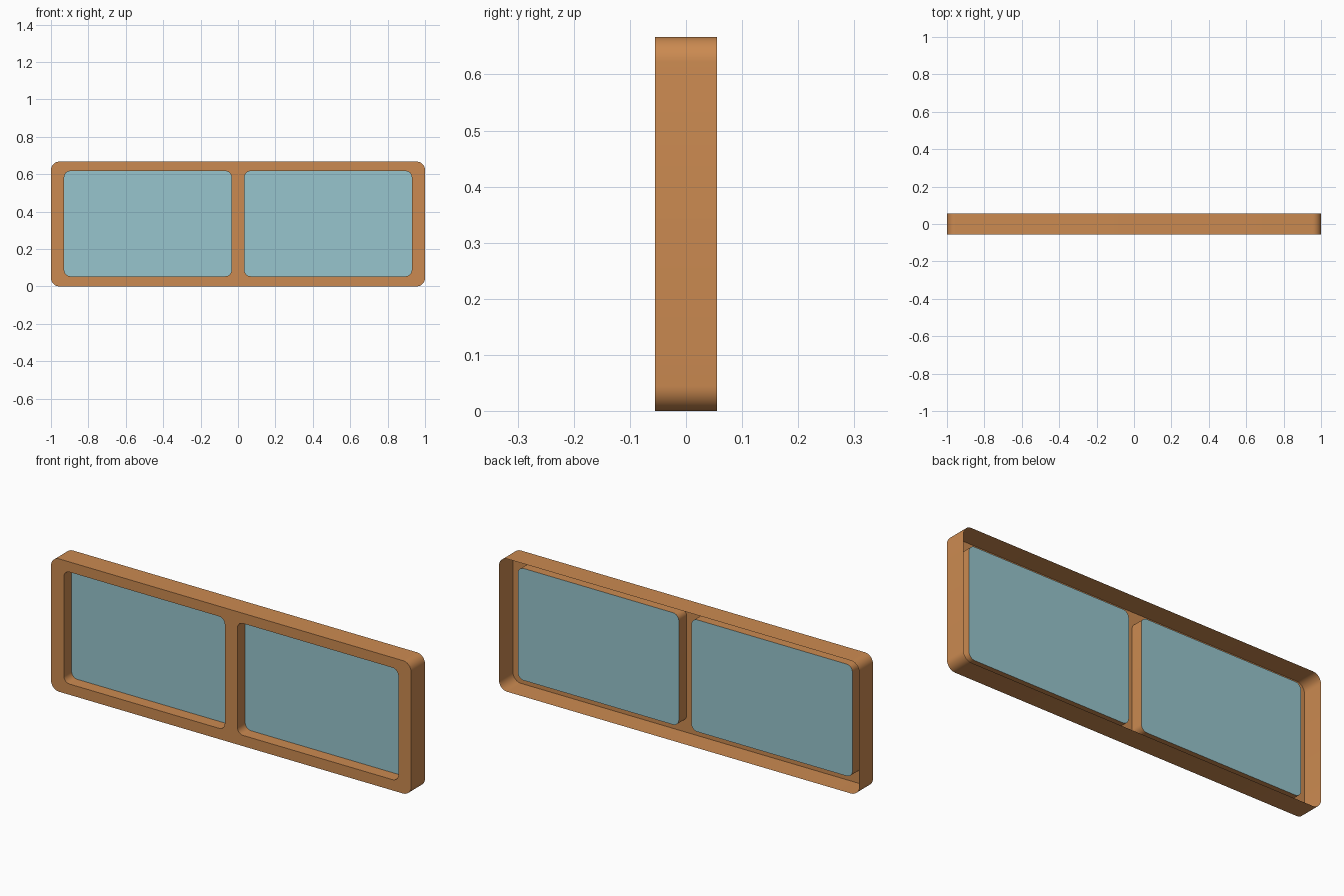
import bpy, bmesh, math

if "Cube" in bpy.data.objects:
    bpy.data.objects.remove(bpy.data.objects["Cube"])

FRONT, BACK, PANE_Y = -0.055, 0.055, 0.007
HEIGHT = 0.667


def material(name, rgb):
    m = bpy.data.materials.new(name)
    m.diffuse_color = (*rgb, 1)
    m.use_nodes = True
    m.node_tree.nodes["Principled BSDF"].inputs["Base Color"].default_value = m.diffuse_color
    return m


wood = material("warm wood", (0.60, 0.255, 0.082))
glass = material("pale blue glass", (0.31, 0.56, 0.61))


def rounded_rect(x0, x1, z0, z1, r, seg=8):
    """Points (x, z) around a rounded rectangle, counter-clockwise from the front."""
    pts = []
    for i, (cx, cz) in enumerate([(x1 - r, z1 - r), (x0 + r, z1 - r),
                                  (x0 + r, z0 + r), (x1 - r, z0 + r)]):
        for k in range(seg + 1):
            a = math.pi / 2 * (i + k / seg)
            pts.append((cx + r * math.cos(a), cz + r * math.sin(a)))
    return pts


def ring(bm, pts, y):
    return [bm.verts.new((x, y, z)) for x, z in pts]


def finish(bm, name, mat):
    me = bpy.data.meshes.new(name)
    bm.to_mesh(me)
    bm.free()
    me.materials.append(mat)
    ob = bpy.data.objects.new(name, me)
    bpy.context.collection.objects.link(ob)
    bpy.ops.object.select_all(action='DESELECT')
    ob.select_set(True)
    bpy.context.view_layer.objects.active = ob
    bpy.ops.object.shade_smooth_by_angle(angle=math.radians(35))
    return ob


outer = rounded_rect(-1, 1, 0, HEIGHT, 0.045)
openings = {"left": rounded_rect(-0.929, -0.035, 0.054, 0.616, 0.032),
            "right": rounded_rect(0.035, 0.929, 0.054, 0.616, 0.032)}

# Frame: thin shell with a front face, outer rim and window reveals, open at the back
bm = bmesh.new()
edges = []
for pts, depth in [(outer, BACK)] + [(p, PANE_Y) for p in openings.values()]:
    a, b = ring(bm, pts, FRONT), ring(bm, pts, depth)
    n = len(a)
    for i in range(n):
        j = (i + 1) % n
        bm.faces.new((a[i], b[i], b[j], a[j]))
        edges.append(bm.edges.get((a[i], a[j])))
bmesh.ops.triangle_fill(bm, edges=edges, use_beauty=True, normal=(0, -1, 0))
bmesh.ops.recalc_face_normals(bm, faces=bm.faces[:])
bm.normal_update()
if sum(f.normal.y * f.calc_area() for f in bm.faces) > 0:
    bmesh.ops.reverse_faces(bm, faces=bm.faces[:])
finish(bm, "window_frame", wood)

# Panes: flat sheets closing the inner end of each reveal
for side, pts in openings.items():
    bm = bmesh.new()
    bm.faces.new(ring(bm, pts, PANE_Y))
    bm.normal_update()
    finish(bm, side + "_pane", glass)
